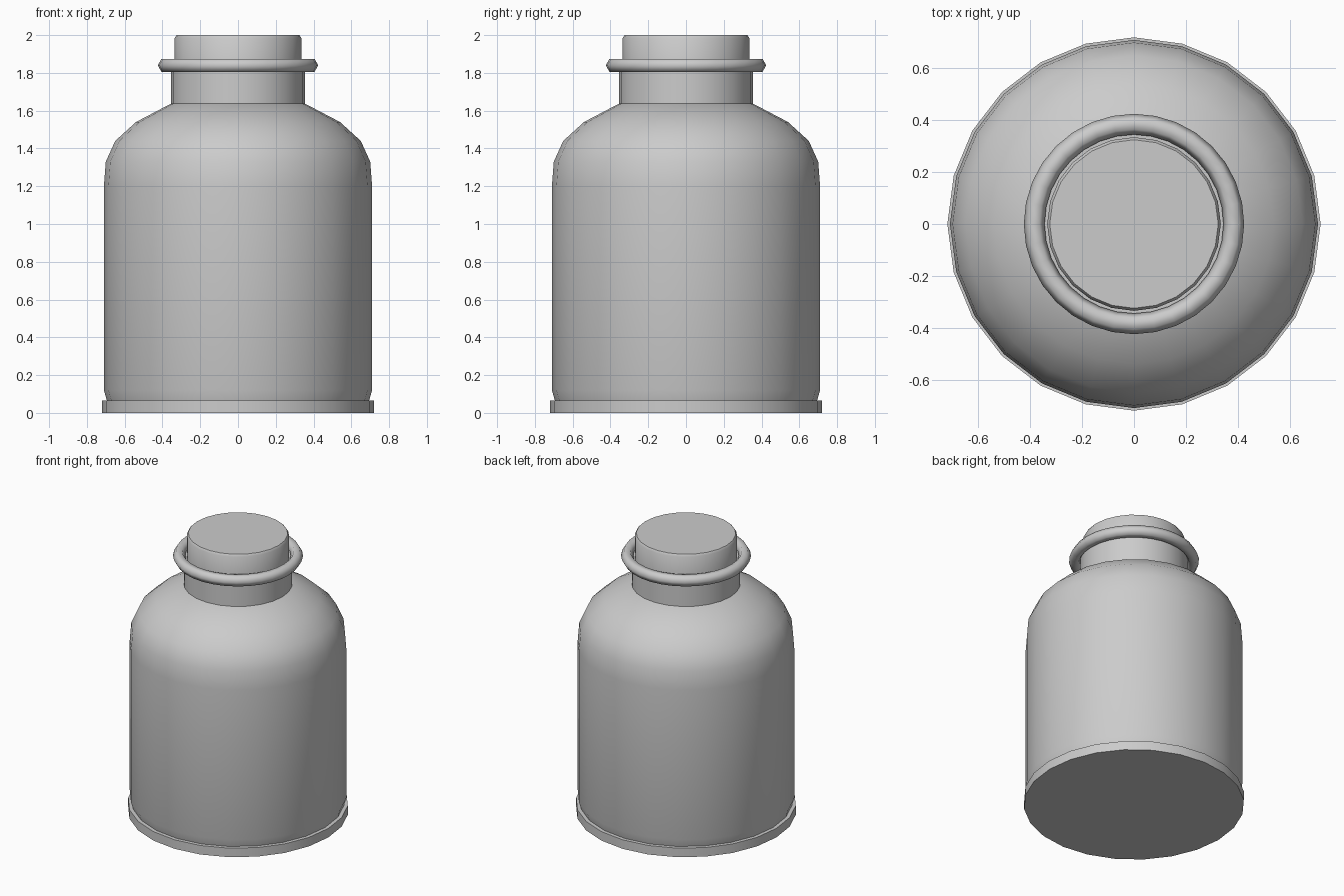
import bpy, bmesh
from math import cos, sin, tau

if "Cube" in bpy.data.objects:
    bpy.data.objects.remove(bpy.data.objects["Cube"])


def lathe(name, profile, sides, angle=0.6):
    """Spin (radius, z) points around z and cap both ends."""
    bm = bmesh.new()
    rings = [[bm.verts.new((r * cos(tau * i / sides), r * sin(tau * i / sides), z))
              for i in range(sides)] for r, z in profile]
    for a, b in zip(rings, rings[1:]):
        for i in range(sides):
            j = (i + 1) % sides
            bm.faces.new((a[i], a[j], b[j], b[i]))
    bm.faces.new(rings[0][::-1])
    bm.faces.new(rings[-1])
    mesh = bpy.data.meshes.new(name)
    bm.to_mesh(mesh)
    bm.free()
    ob = bpy.data.objects.new(name, mesh)
    bpy.context.collection.objects.link(ob)
    bpy.ops.object.select_all(action='DESELECT')
    bpy.context.view_layer.objects.active = ob
    ob.select_set(True)
    bpy.ops.object.shade_smooth_by_angle(angle=angle)
    return ob


# Foot rim
lathe("base_rim", [(0.72, 0), (0.72, 0.065)], 24)

# Body with rounded shoulder
lathe("body", [(0.69, 0.05), (0.71, 0.12), (0.71, 1.20), (0.70, 1.33),
               (0.65, 1.44), (0.54, 1.54), (0.34, 1.645)], 24)

# Neck
lathe("neck", [(0.355, 1.60), (0.355, 1.83)], 24)

# Rolled lip around the neck
bpy.ops.mesh.primitive_torus_add(major_radius=0.385, minor_radius=0.04,
                                 major_segments=32, minor_segments=6,
                                 location=(0, 0, 1.84))
lip = bpy.context.object
lip.name = "neck_ring"
bpy.ops.object.shade_smooth()

# Stopper lid with a softened top edge
lathe("lid", [(0.335, 1.80), (0.335, 1.985), (0.325, 2.0)], 24, 0.9)
